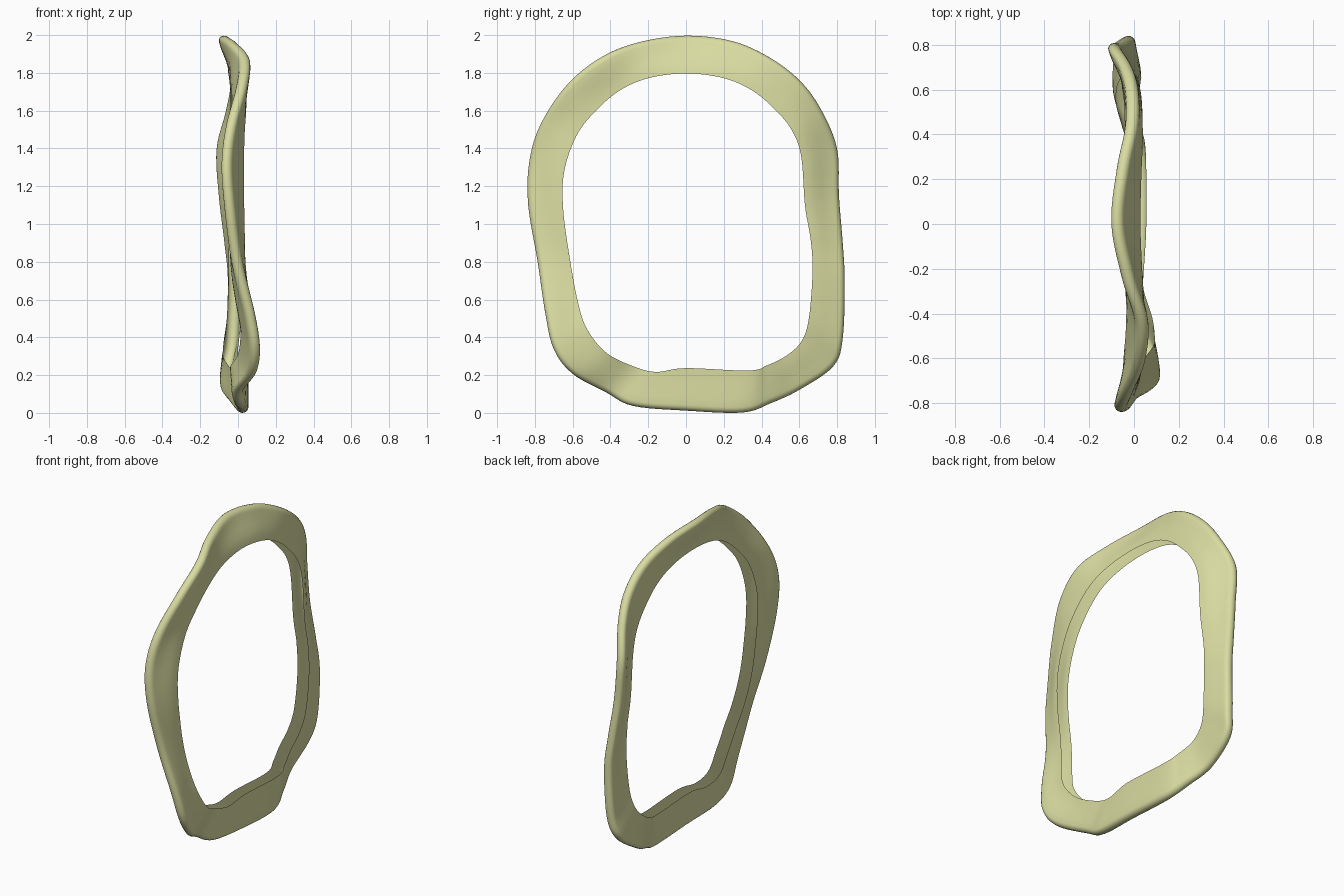
import bpy, bmesh, math
from mathutils import Vector

if "Cube" in bpy.data.objects:
    bpy.data.objects.remove(bpy.data.objects["Cube"])

# Stations round the ring: outer y, outer z, inner y, inner z, sideways wave of the outer rim
STATIONS = [
    (0, 2, 0, 1.8, -.075), (.25, 1.97, .2, 1.775, -.05), (.45, 1.88, .35, 1.71, -.01),
    (.61, 1.755, .47, 1.61, -.01), (.72, 1.6, .56, 1.5, -.04), (.8, 1.4, .61, 1.36, -.088),
    (.81, 1.15, .63, 1.1, -.075), (.83, .9, .66, .92, -.045), (.84, .7, .67, .75, -.025),
    (.83, .4, .65, .5, -.035), (.78, .25, .61, .38, -.06), (.6, .125, .53, .305, -.065),
    (.45, .055, .43, .255, -.02), (.3, .005, .33, .227, .02), (0, .015, 0, .24, .025),
    (-.28, .04, -.16, .22, .01), (-.42, .11, -.28, .25, .0), (-.6, .21, -.42, .32, .07),
    (-.7, .34, -.52, .44, .088), (-.745, .53, -.57, .58, .06), (-.785, .8, -.615, .82, -.005),
    (-.835, 1.1, -.65, 1.08, -.045), (-.83, 1.33, -.645, 1.28, -.06),
    (-.77, 1.53, -.58, 1.47, -.035), (-.63, 1.74, -.48, 1.6, .02),
    (-.45, 1.885, -.35, 1.71, .035), (-.25, 1.965, -.2, 1.775, -.025),
]
STEPS = 6
INNER_HALF, OUTER_HALF = .04, .03


def smooth_loop(rows, steps):
    """Closed Catmull-Rom interpolation of all columns."""
    out, n = [], len(rows)
    for i in range(n):
        a, b, c, d = (Vector(rows[(i + k) % n]) for k in (-1, 0, 1, 2))
        for s in range(steps):
            t = s / steps
            out.append(.5 * (2 * b + (c - a) * t + (2 * a - 5 * b + 4 * c - d) * t ** 2
                             + (3 * b - a - 3 * c + d) * t ** 3))
    return out


def section(oy, oz, iy, iz, wave):
    """U-shaped shell: two flared sides joined by a rounded outer lip, open to the inside."""
    width = math.hypot(oy - iy, oz - iz)
    lip = 1 - OUTER_HALF / width
    low = min(1, max(0, (.95 - iz) / .5))
    follow = .15 + .45 * low           # the inner edge follows the wave more near the bottom
    side = [i / 5 * lip for i in range(5)]
    bend = lambda t: wave * (follow + (1 - follow) * t * t * (3 - 2 * t))
    half = lambda t: INNER_HALF + (OUTER_HALF - INNER_HALF) * min(1, t / lip)
    pts = [(t, bend(t) + half(t)) for t in side]
    for k in range(9):
        a = math.pi * k / 8
        t = lip + (1 - lip) * math.sin(a)
        pts.append((t, bend(t) + OUTER_HALF * math.cos(a)))
    pts += [(t, bend(t) - half(t)) for t in reversed(side)]
    return [(x, iy + (oy - iy) * t, iz + (oz - iz) * t) for t, x in pts]


# Wavy ring, hollow and open along its inner edge
bm = bmesh.new()
rings = [[bm.verts.new(p) for p in section(*row)] for row in smooth_loop(STATIONS, STEPS)]
for i, ring in enumerate(rings):
    nxt = rings[(i + 1) % len(rings)]
    for j in range(len(ring) - 1):
        bm.faces.new((ring[j], ring[j + 1], nxt[j + 1], nxt[j]))
bmesh.ops.recalc_face_normals(bm, faces=bm.faces)
low = min(v.co.z for v in bm.verts)
for v in bm.verts:
    v.co.z -= low
mesh = bpy.data.meshes.new("wavy_ring")
bm.to_mesh(mesh)
bm.free()
ring_obj = bpy.data.objects.new("wavy_ring", mesh)
bpy.context.collection.objects.link(ring_obj)

# Pale olive colour
mat = bpy.data.materials.new("pale_olive")
mat.diffuse_color = (.70, .72, .36, 1)
mat.use_nodes = True
mat.node_tree.nodes["Principled BSDF"].inputs["Base Color"].default_value = mat.diffuse_color
mesh.materials.append(mat)

bpy.context.view_layer.objects.active = ring_obj
ring_obj.select_set(True)
bpy.ops.object.shade_smooth_by_angle(angle=math.radians(40))
